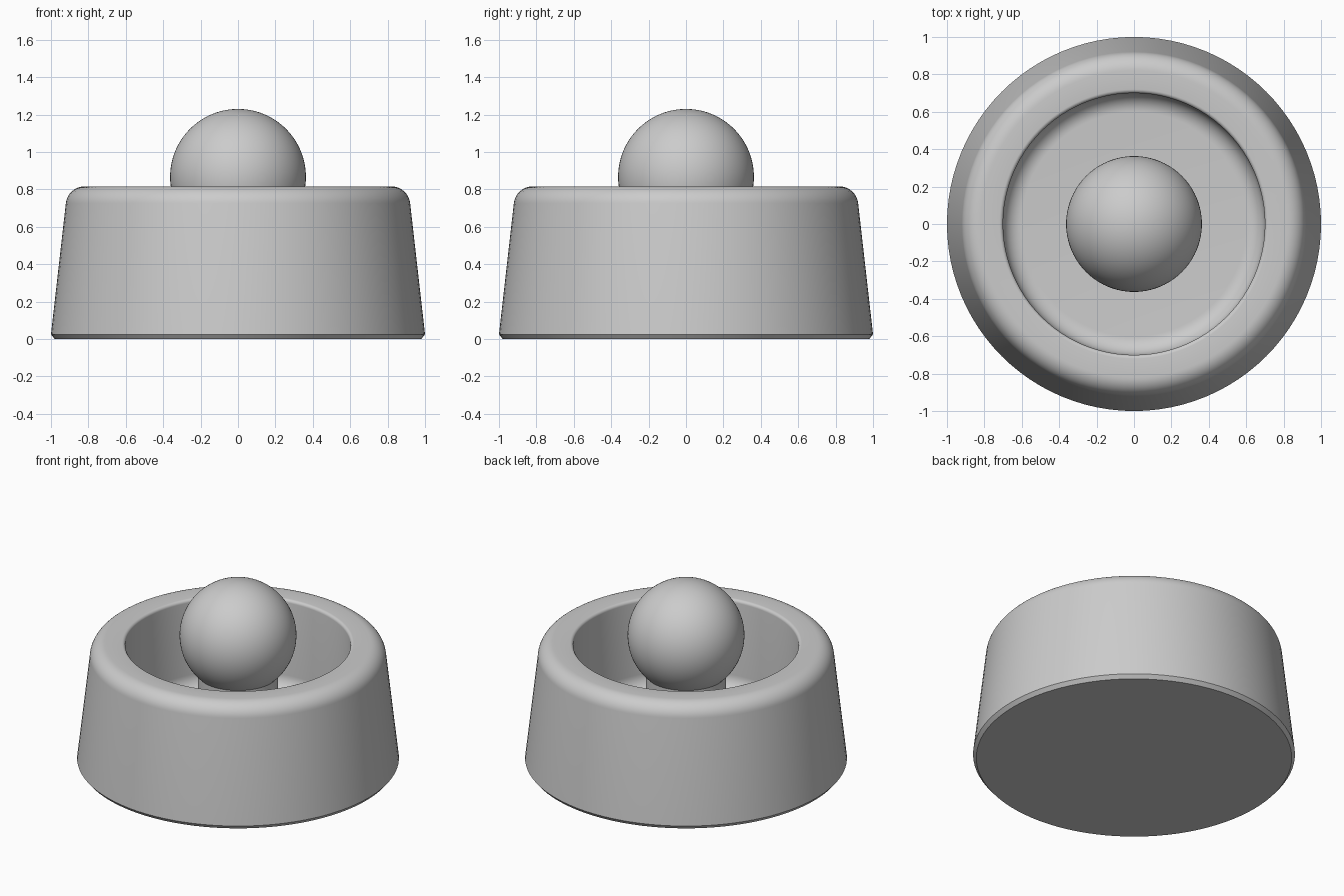
import bpy, math

SEGMENTS = 96

if "Cube" in bpy.data.objects:
    bpy.data.objects.remove(bpy.data.objects["Cube"], do_unlink=True)

grey = bpy.data.materials.new("plain grey")
grey.use_nodes = True
grey.diffuse_color = (0.6, 0.6, 0.6, 1)
grey.node_tree.nodes["Principled BSDF"].inputs["Base Color"].default_value = (0.6, 0.6, 0.6, 1)


def arc(cr, cz, radius, start, end, steps=8):
    """Profile points along a circular arc, angles in degrees."""
    angles = [math.radians(start + (end - start) * i / steps) for i in range(steps + 1)]
    return [(cr + radius * math.cos(a), cz + radius * math.sin(a)) for a in angles]


def lathe(name, profile):
    """Revolve a (radius, height) profile, running bottom to top on the outside, about z."""
    verts, rings = [], []
    for r, z in profile:
        count = SEGMENTS if r > 1e-5 else 1
        rings.append(list(range(len(verts), len(verts) + count)))
        for i in range(count):
            a = math.tau * i / SEGMENTS
            verts.append((r * math.cos(a), r * math.sin(a), z))
    faces = []
    for low, high in zip(rings, rings[1:]):
        for i in range(SEGMENTS):
            j = (i + 1) % SEGMENTS
            corners = [low[i % len(low)], low[j % len(low)],
                       high[j % len(high)], high[i % len(high)]]
            faces.append(list(dict.fromkeys(corners)))
    mesh = bpy.data.meshes.new(name)
    mesh.from_pydata(verts, [], faces)
    mesh.materials.append(grey)
    obj = bpy.data.objects.new(name, mesh)
    bpy.context.collection.objects.link(obj)
    bpy.ops.object.select_all(action="DESELECT")
    obj.select_set(True)
    bpy.context.view_layer.objects.active = obj
    bpy.ops.object.shade_smooth_by_angle(angle=math.radians(30))
    return obj


# Tapered cup: chamfered foot, rounded shoulder, rim, inner wall and filleted floor
FLOOR = 0.2
cup = [(0, 0), (0.98, 0), (1.0, 0.025)]
cup += arc(0.82, 0.715, 0.101, 6.5, 90, 12)
cup += arc(0.72, 0.796, 0.02, 90, 180, 5)
cup += arc(0.6, FLOOR + 0.1, 0.1, 0, -90, 10)
cup += [(0, FLOOR)]
lathe("cup_body", cup)

# Post rising from the floor into the knob
lathe("knob_post", [(0.25, FLOOR), (0.25, 0.7)])

# Round knob
lathe("ball_knob", arc(0, 0.867, 0.363, -90, 90, 48))
